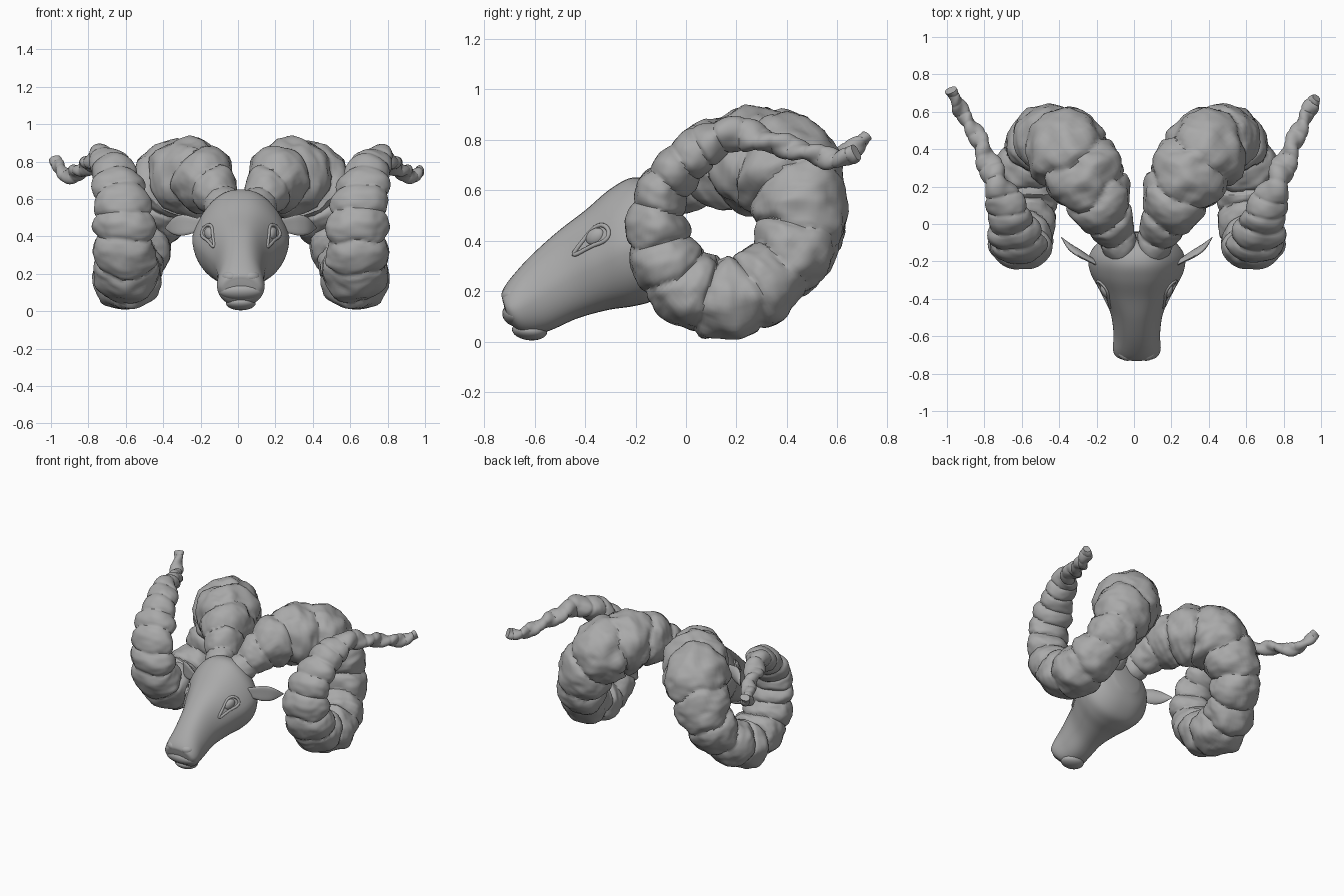
import bpy, bmesh, math
from mathutils import Vector, noise

if "Cube" in bpy.data.objects:
    bpy.data.objects.remove(bpy.data.objects["Cube"])

MID = 0.015  # symmetry plane of the head
GREY = (0.4, 0.4, 0.4, 1)
stone = bpy.data.materials.new("stone_grey")
stone.use_nodes = True
stone.diffuse_color = GREY
stone.node_tree.nodes["Principled BSDF"].inputs["Base Color"].default_value = GREY


def smooth(ob, sharp=60):
    bpy.ops.object.select_all(action="DESELECT")
    ob.select_set(True)
    bpy.context.view_layer.objects.active = ob
    bpy.ops.object.shade_smooth_by_angle(angle=math.radians(sharp))


def loft(name, rings, sharp=60):
    """Skin a list of closed rings and cap both ends."""
    bm = bmesh.new()
    loops = [[bm.verts.new(p) for p in ring] for ring in rings]
    n = len(loops[0])
    for a, b in zip(loops, loops[1:]):
        for i in range(n):
            j = (i + 1) % n
            bm.faces.new((a[i], a[j], b[j], b[i]))
    bm.faces.new(loops[0])
    bm.faces.new(loops[-1])
    bmesh.ops.recalc_face_normals(bm, faces=bm.faces)
    me = bpy.data.meshes.new(name)
    bm.to_mesh(me)
    bm.free()
    me.materials.append(stone)
    ob = bpy.data.objects.new(name, me)
    bpy.context.collection.objects.link(ob)
    smooth(ob, sharp)
    return ob


def spline(pts, steps):
    """Catmull-Rom resampling of equal-length tuples."""
    out = []
    v = [Vector(p) for p in pts]
    v = [v[0] * 2 - v[1]] + v + [v[-1] * 2 - v[-2]]
    for k in range(1, len(v) - 2):
        p0, p1, p2, p3 = v[k - 1:k + 3]
        for s in range(steps):
            t = s / steps
            out.append(p1 + 0.5 * t * (p2 - p0 + t * (2 * p0 - 5 * p1 + 4 * p2 - p3
                                                    + t * (3 * (p1 - p2) + p3 - p0))))
    return out + [v[-2]]


def ball(name, loc, size, rot=(0, 0, 0)):
    bpy.ops.mesh.primitive_uv_sphere_add(segments=32, ring_count=16, location=loc, rotation=rot)
    ob = bpy.context.object
    ob.name = name
    ob.scale = size
    ob.data.materials.append(stone)
    smooth(ob)


# Horn centre line: x, y, z, radius, sideways widening, from the crown to the tip
horn_path = [
    (0.09, -0.16, 0.53, 0.085, 1), (0.135, -0.04, 0.61, 0.11, 1), (0.195, 0.09, 0.69, 0.165, 1),
    (0.27, 0.23, 0.72, 0.20, 1), (0.37, 0.37, 0.69, 0.215, 1), (0.455, 0.445, 0.57, 0.195, 1),
    (0.52, 0.45, 0.42, 0.17, 1), (0.58, 0.36, 0.28, 0.15, 1.05), (0.62, 0.21, 0.18, 0.16, 1.1),
    (0.625, 0.06, 0.19, 0.155, 1.12), (0.635, -0.06, 0.29, 0.145, 1.15),
    (0.64, -0.115, 0.44, 0.122, 1.28), (0.65, -0.10, 0.58, 0.10, 1.5),
    (0.68, -0.01, 0.705, 0.092, 1.45), (0.715, 0.10, 0.79, 0.08, 1.3),
    (0.76, 0.21, 0.825, 0.06, 1.25), (0.81, 0.33, 0.79, 0.047, 1.25), (0.875, 0.48, 0.75, 0.04, 1.1)]
tips = {1: [(0.92, 0.58, 0.725, 0.038, 1), (0.955, 0.645, 0.735, 0.036, 1),
            (0.975, 0.675, 0.75, 0.028, 1)],
        -1: [(0.94, 0.58, 0.725, 0.038, 1), (0.985, 0.67, 0.77, 0.034, 1),
             (1.01, 0.715, 0.815, 0.026, 1)]}


def horn(name, side):
    pts = spline(horn_path + tips[side], 18)
    centres = [Vector(p[:3]) for p in pts]
    rings, phase = [], 0.0
    normal = Vector((0, 0, 1))
    count = 48
    for k, c in enumerate(centres):
        r, widen = pts[k][3], pts[k][4]
        d = (centres[min(k + 1, len(pts) - 1)] - centres[max(k - 1, 0)]).normalized()
        normal = (normal - d * normal.dot(d)).normalized()
        across = d.cross(normal)
        if k:
            phase += (c - centres[k - 1]).length / (0.035 + 0.8 * r)  # one swelling per unit
        thin = max(0, min(1, (0.1 - r) / 0.05))  # the tip is twisted like a cord
        ring = []
        for i in range(count):
            a = math.tau * i / count
            out = normal * math.cos(a) + across * math.sin(a)
            q = c + out * r
            wobble = noise.noise(q * 5 + Vector((side * 7, 0, 0)))
            u = (phase + 0.3 * wobble + 0.06 * math.sin(a)) % 1
            swell = (4 * u * (1 - u)) ** 0.5
            lumps = noise.noise(q * 10) * 0.12 + noise.noise(q * 26) * 0.04
            cord = thin * 0.2 * math.sin(2 * a + phase * 2.5)
            off = out * r * (0.86 + 0.18 * swell + lumps + cord)
            off.x *= widen
            ring.append(c + off)
        if side < 0:
            ring = [Vector((2 * MID - q.x, q.y, q.z)) for q in ring]
        rings.append(ring)
    loft(name, rings, 45)


horn("left_horn", 1)
horn("right_horn", -1)

# Head sections: top y, top z, bottom y, bottom z, half width
sections = [
    (-0.728, 0.165, -0.712, 0.105, 0.055), (-0.73, 0.195, -0.69, 0.065, 0.105),
    (-0.70, 0.245, -0.64, 0.03, 0.125), (-0.62, 0.335, -0.55, 0.04, 0.122),
    (-0.51, 0.435, -0.43, 0.092, 0.14), (-0.40, 0.52, -0.31, 0.125, 0.195),
    (-0.30, 0.605, -0.21, 0.14, 0.245), (-0.21, 0.65, -0.13, 0.165, 0.25),
    (-0.12, 0.625, -0.07, 0.24, 0.195), (-0.07, 0.54, -0.04, 0.34, 0.10)]
head_rings = []
for ty, tz, by, bz, w in spline(sections, 6):
    ring = []
    for i in range(48):
        a = math.tau * i / 48
        s = math.sin(a)
        h = (s + 1) / 2
        taper = 1 - 0.24 * max(s, 0) * (w / 0.25)
        x = MID + w * 1.02 * math.copysign(abs(math.cos(a)) ** 0.82, math.cos(a)) * taper
        ring.append((x, by + (ty - by) * h, bz + (tz - bz) * h))
    head_rings.append(ring)
head = loft("head", head_rings)
bpy.context.view_layer.update()

# Muzzle lips
ball("lower_lip", (MID, -0.62, 0.043), (0.08, 0.07, 0.038), (-0.1, 0, 0))
ball("upper_lip", (MID, -0.675, 0.105), (0.118, 0.055, 0.045), (-0.4, 0, 0))

for side, label in ((1, "left"), (-1, "right")):
    def at(x, y, z):
        return Vector((MID + side * x, y, z))

    def on_cheek(y, z):
        return head.ray_cast(at(1, y, z), Vector((-side, 0, 0)))[1]

    # Nostril wing
    ball(label + "_nostril", at(0.06, -0.70, 0.185), (0.042, 0.03, 0.028), (0.6, 0, side * 0.4))
    # Eye with almond-shaped lids lying on the cheek
    ball(label + "_eye", on_cheek(-0.36, 0.415) - Vector((side * 0.006, 0, 0)),
         (0.022, 0.042, 0.032), (0.6, 0, side * -0.45))
    lid = []
    for k in range(32):
        a = math.tau * k / 32
        u, v = math.cos(a), math.sin(a) * (0.75 + 0.25 * math.cos(a))
        tail = max(-u, 0) ** 3
        lid.append(on_cheek(-0.355 + 0.045 * u - 0.045 * tail - 0.02 * v,
                            0.418 + 0.028 * u - 0.045 * tail + 0.036 * v))
    rings = []
    for k in range(33):
        c = lid[k % 32]
        d = (lid[(k + 1) % 32] - lid[(k - 1) % 32]).normalized()
        n = Vector((side, -0.4, 0.2))
        n = (n - d * n.dot(d)).normalized()
        b = d.cross(n)
        rings.append([c + 0.009 * (n * math.cos(t) + b * math.sin(t))
                      for t in (math.tau * i / 8 for i in range(8))])
    loft(label + "_eyelid", rings)

    # Leaf-shaped ear sweeping out and back
    ear_path = spline([(0.18, -0.23, 0.46, 0.025), (0.25, -0.19, 0.46, 0.042),
                       (0.31, -0.155, 0.46, 0.056), (0.36, -0.12, 0.455, 0.045),
                       (0.405, -0.07, 0.445, 0.004)], 5)
    ear_rings = []
    for p in ear_path:
        ear_rings.append([at(p.x + 0.18 * p.w * math.cos(t),
                             p.y - 0.3 * p.w * math.cos(t) - 0.25 * p.w * math.sin(t) ** 2,
                             p.z + p.w * math.sin(t))
                          for t in (math.tau * i / 16 for i in range(16))])
    loft(label + "_ear", ear_rings)
